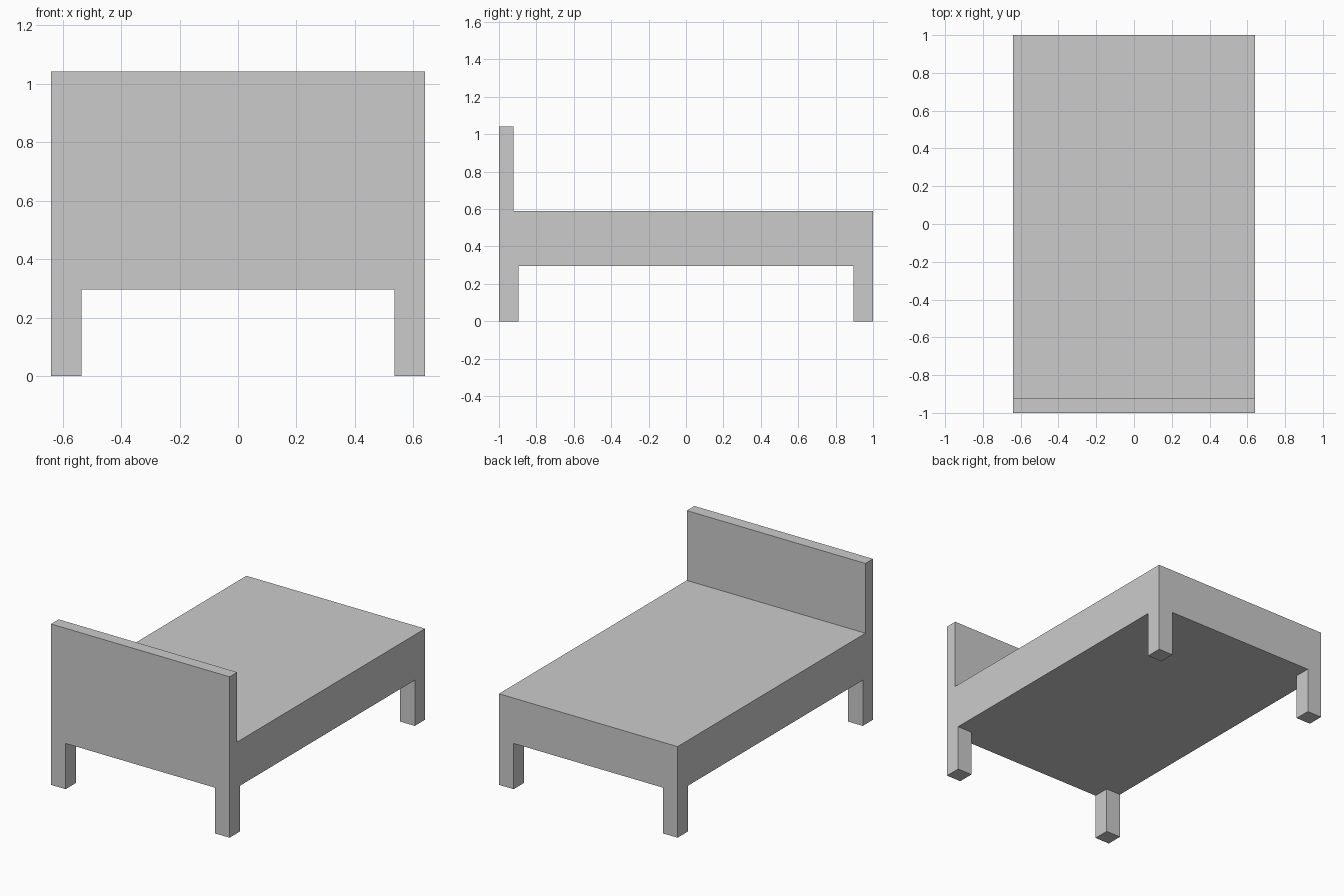
import bpy
import bmesh
from mathutils import Vector

if "Cube" in bpy.data.objects:
    bpy.data.objects.remove(bpy.data.objects["Cube"])

HALF_W, HALF_L = 0.64, 1.0
UNDERSIDE, DECK, TOP = 0.296, 0.59, 1.042
LEG, BOARD = 0.105, 0.078


def box(name, low, high):
    """Axis-aligned box between two opposite corners."""
    low, high = Vector(low), Vector(high)
    bm = bmesh.new()
    bmesh.ops.create_cube(bm, size=1)
    bmesh.ops.scale(bm, vec=high - low, verts=bm.verts)
    bmesh.ops.translate(bm, vec=(low + high) / 2, verts=bm.verts)
    mesh = bpy.data.meshes.new(name)
    bm.to_mesh(mesh)
    bm.free()
    obj = bpy.data.objects.new(name, mesh)
    bpy.context.collection.objects.link(obj)
    return obj


# Bed base with flat top
box("bed_base", (-HALF_W, -HALF_L, UNDERSIDE), (HALF_W, HALF_L, DECK))

# Headboard standing on the front end
box("headboard", (-HALF_W, -HALF_L, DECK), (HALF_W, -HALF_L + BOARD, TOP))

# Four square corner legs
for end, sy in (("front", -1), ("back", 1)):
    for side, sx in (("left", -1), ("right", 1)):
        cx, cy = sx * (HALF_W - LEG / 2), sy * (HALF_L - LEG / 2)
        box(f"{end}_{side}_leg",
            (cx - LEG / 2, cy - LEG / 2, 0),
            (cx + LEG / 2, cy + LEG / 2, UNDERSIDE))
